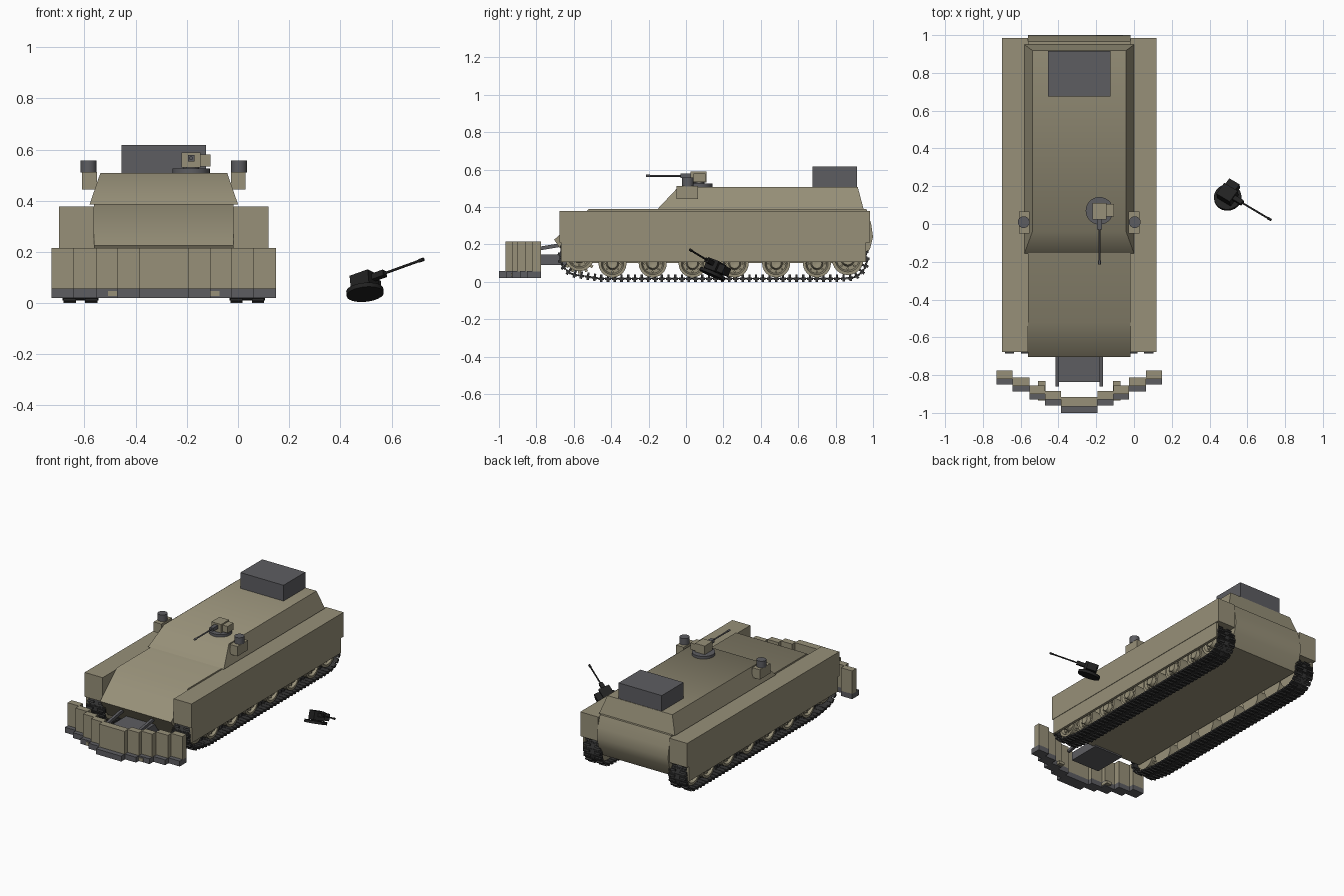
import bpy, bmesh, math
from mathutils import Matrix, Vector

old = bpy.data.objects.get("Cube")
if old:
    bpy.data.objects.remove(old, do_unlink=True)

CX = -0.29  # centre line of the vehicle


def material(name, color):
    m = bpy.data.materials.new(name)
    m.use_nodes = True
    m.diffuse_color = (*color, 1)
    m.node_tree.nodes["Principled BSDF"].inputs["Base Color"].default_value = (*color, 1)
    return m


TAN = material("desert tan", (0.31, 0.28, 0.19))
GREY = material("dark grey", (0.11, 0.11, 0.12))
TRACK = material("track steel", (0.035, 0.035, 0.035))
BLACK = material("gun black", (0.015, 0.015, 0.015))


def finish(name, bm, mat, matrix=None, smooth=None):
    bmesh.ops.recalc_face_normals(bm, faces=bm.faces[:])
    if matrix:
        bm.transform(matrix)
    me = bpy.data.meshes.new(name)
    bm.to_mesh(me)
    bm.free()
    me.materials.append(mat)
    ob = bpy.data.objects.new(name, me)
    bpy.context.collection.objects.link(ob)
    if smooth:
        bpy.ops.object.select_all(action='DESELECT')
        ob.select_set(True)
        bpy.context.view_layer.objects.active = ob
        bpy.ops.object.shade_smooth_by_angle(angle=math.radians(smooth))
    return ob


def add_box(bm, lo, hi, matrix=Matrix()):
    lo, hi = Vector(lo), Vector(hi)
    place = matrix @ Matrix.Translation((lo + hi) / 2) @ Matrix.Diagonal((*(hi - lo), 1))
    bmesh.ops.create_cube(bm, size=1, matrix=place)


def add_rod(bm, r, a, b, sides=24, r2=None):
    a, b = Vector(a), Vector(b)
    turn = (b - a).to_track_quat('Z', 'Y').to_matrix().to_4x4()
    bmesh.ops.create_cone(bm, cap_ends=True, segments=sides, radius1=r, radius2=r2 or r,
                          depth=(b - a).length, matrix=Matrix.Translation((a + b) / 2) @ turn)


def box(name, lo, hi, mat, matrix=None):
    bm = bmesh.new()
    add_box(bm, lo, hi)
    return finish(name, bm, mat, matrix)


def rod(name, r, a, b, mat, matrix=None, sides=24):
    bm = bmesh.new()
    add_rod(bm, r, a, b, sides)
    return finish(name, bm, mat, matrix, 40)


def extrude_x(name, outline, x0, x1, mat, smooth=None):
    """Side outline of (y, z) points stretched across x."""
    bm = bmesh.new()
    face = bm.faces.new([bm.verts.new((x0, y, z)) for y, z in outline])
    new = bmesh.ops.extrude_face_region(bm, geom=[face])["geom"]
    bmesh.ops.translate(bm, vec=(x1 - x0, 0, 0), verts=[v for v in new if isinstance(v, bmesh.types.BMVert)])
    return finish(name, bm, mat, None, smooth)


# Hull with sloped nose and bowed tail
hull = [(-0.62, 0.1), (-0.705, 0.225), (-0.52, 0.388), (0.965, 0.388),
        (0.99, 0.31), (1.0, 0.24), (0.985, 0.18), (0.94, 0.1)]
extrude_x("hull", hull, CX - 0.272, CX + 0.272, TAN, 50)

# Superstructure with sloped walls
bm = bmesh.new()
for w, y0, y1, z in ((0.29, -0.155, 0.95, 0.386), (0.248, -0.04, 0.918, 0.508)):
    for x in (CX - w, CX + w):
        bm.verts.new((x, y0, z))
        bm.verts.new((x, y1, z))
bmesh.ops.convex_hull(bm, input=bm.verts[:])
bmesh.ops.dissolve_limit(bm, angle_limit=0.02, verts=bm.verts[:], edges=bm.edges[:])
finish("superstructure", bm, TAN, None, 50)
box("roof_box", (-0.455, 0.676, 0.505), (-0.125, 0.915, 0.617), GREY)


# Closed track path as (y, z, angle) samples
def track_path(step):
    front, rear = (-0.57, 0.135, 0.1), (0.865, 0.12, 0.1)
    pts = []
    for k in range(17):
        a = math.pi / 2 + math.pi * k / 16
        pts.append(Vector((front[0] + front[2] * math.cos(a), front[1] + front[2] * math.sin(a))))
    pts += [Vector((-0.46, 0.017)), Vector((0.82, 0.017))]
    for k in range(17):
        a = -math.pi / 2 + math.pi * k / 16
        pts.append(Vector((rear[0] + rear[2] * math.cos(a), rear[1] + rear[2] * math.sin(a))))
    pts.append(pts[0])
    out, carry = [], 0.0
    for p, q in zip(pts, pts[1:]):
        d = q - p
        while carry < d.length:
            s = p + d.normalized() * carry
            out.append((s.x, s.y, math.atan2(d.y, d.x)))
            carry += step
        carry -= d.length
    return out


def wheel(name, x, s, y, z, r, teeth=0):
    """Road wheel with rim, recessed dish, hub and bolts, facing side s."""
    bm = bmesh.new()
    rings = [(0, -0.045), (r, -0.045), (r, 0.045), (r * 0.8, 0.045), (r * 0.7, 0.025),
             (r * 0.45, 0.025), (r * 0.35, 0.05), (r * 0.15, 0.05), (0, 0.045)]
    verts = [bm.verts.new((s * h, rad, 0)) for rad, h in rings]
    edges = [bm.edges.new(p) for p in zip(verts, verts[1:])]
    bmesh.ops.spin(bm, geom=verts + edges, axis=(1, 0, 0), cent=(0, 0, 0),
                   angle=2 * math.pi, steps=24)
    bmesh.ops.remove_doubles(bm, verts=bm.verts[:], dist=0.0001)
    for k in range(8):
        a = k * math.pi / 4
        c, d = math.cos(a) * r * 0.58, math.sin(a) * r * 0.58
        add_rod(bm, r * 0.08, (s * 0.02, c, d), (s * 0.035, c, d), 6)
    for k in range(teeth):
        turn = Matrix.Rotation(2 * math.pi * k / teeth, 4, 'X')
        add_box(bm, (-0.03, -0.008, r - 0.01), (0.03, 0.008, r + 0.012), turn)
    finish(name, bm, TAN, Matrix.Translation((x, y, z)), 35)


for s, side in ((-1, "right"), (1, "left")):
    def across(a, b, y0, y1, z0, z1):
        xs = sorted((CX + s * a, CX + s * b))
        return (xs[0], y0, z0), (xs[1], y1, z1)

    # Side sponson and hanging skirt
    box(side + "_sponson", *across(0.272, 0.409, -0.677, 0.985, 0.21, 0.378), TAN)
    box(side + "_skirt", *across(0.388, 0.406, -0.668, 0.962, 0.105, 0.215), TAN)

    # Track links with paired pads and guide horns
    bm = bmesh.new()
    tx = CX + s * 0.326
    for y, z, a in track_path(0.036):
        m = Matrix.Translation((tx, y, z)) @ Matrix.Rotation(a, 4, 'X')
        add_box(bm, (-0.07, -0.015, -0.007), (0.07, 0.015, 0.005), m)
        add_box(bm, (-0.05, -0.021, -0.003), (0.05, 0.021, 0.003), m)
        for x0, x1 in ((-0.066, -0.018), (0.018, 0.066)):
            add_box(bm, (x0, -0.007, -0.017), (x1, 0.007, -0.006), m)
        add_box(bm, (-0.008, -0.006, 0.003), (0.008, 0.006, 0.022), m)
    finish(side + "_track", bm, TRACK)

    # Running gear
    for i, y in enumerate((-0.393, -0.178, 0.035, 0.26, 0.482, 0.7)):
        wheel(f"{side}_road_wheel_{i + 1}", tx, s, y, 0.098, 0.075)
    wheel(side + "_front_sprocket", tx, s, -0.57, 0.135, 0.078, 14)
    wheel(side + "_rear_idler", tx, s, 0.865, 0.12, 0.084)

    # Sight housing with round head
    x = CX + s * 0.291
    box(side + "_sight_housing", (x - 0.029, -0.05, 0.444), (x + 0.029, 0.065, 0.512), TAN)
    rod(side + "_sight_head", 0.031, (x + s * 0.003, 0.01, 0.51), (x + s * 0.003, 0.01, 0.557), GREY)

    # Stepped plough blades, from the centre outwards
    steps = ((0.097, 0.182, -0.885), (0.182, 0.264, -0.855), (0.264, 0.353, -0.812), (0.353, 0.439, -0.775))
    for i, (a, b, y) in enumerate(steps):
        box(f"{side}_blade_{i + 1}", *across(a, b, y - 0.045, y, 0.055, 0.215), TAN)
        box(f"{side}_blade_lip_{i + 1}", *across(a, b, y - 0.075, y, 0.02, 0.057), GREY)
    box(side + "_blade_bracket", *across(0.178, 0.218, -0.935, -0.83, 0.027, 0.047), TAN)

    # Sloping push arm
    extrude_x(side + "_push_arm", [(-0.86, 0.155), (-0.68, 0.185), (-0.68, 0.205), (-0.86, 0.175)],
              CX + s * 0.108, CX + s * 0.126, GREY)

# Plough middle and mount
box("centre_blade", (CX - 0.097, -0.965, 0.055), (CX + 0.097, -0.915, 0.215), TAN)
box("centre_blade_lip", (CX - 0.097, -1.0, 0.02), (CX + 0.097, -0.915, 0.057), GREY)
box("plough_mount", (CX - 0.11, -0.836, 0.09), (CX + 0.11, -0.6, 0.147), GREY)


# Remote gun mount, pointing along local -y
def gun(prefix, matrix, body, metal):
    rod(prefix + "_ring", 0.073, (0, 0, 0), (0, 0, 0.018), metal, matrix, 28)
    rod(prefix + "_pedestal", 0.03, (0, 0, 0.015), (0, 0, 0.03), metal, matrix)
    box(prefix + "_housing", (-0.037, -0.046, 0.022), (0.037, 0.04, 0.081), body, matrix)
    box(prefix + "_ammo_box", (0.037, -0.03, 0.026), (0.076, 0.035, 0.072), body, matrix)
    box(prefix + "_receiver", (-0.013, -0.1, 0.046), (0.013, -0.04, 0.07), metal, matrix)
    rod(prefix + "_barrel", 0.005, (0, -0.283, 0.058), (0, -0.09, 0.058), metal, matrix, 12)
    rod(prefix + "_muzzle", 0.007, (0, -0.285, 0.058), (0, -0.262, 0.058), metal, matrix, 12)


gun("roof_gun", Matrix.Translation((-0.183, 0.07, 0.508)), TAN, GREY)

# Loose gun lying beside the vehicle, tilted
back = -Vector((0.82, -0.488, 0.296)).normalized()
up = Vector((-0.09, 0.4, 0.91))
up = (up - back * up.dot(back)).normalized()
pose = Matrix((back.cross(up), back, up)).transposed().to_4x4()
gun("loose_gun", Matrix.Translation((0.497, 0.137, 0.034)) @ pose, BLACK, BLACK)
